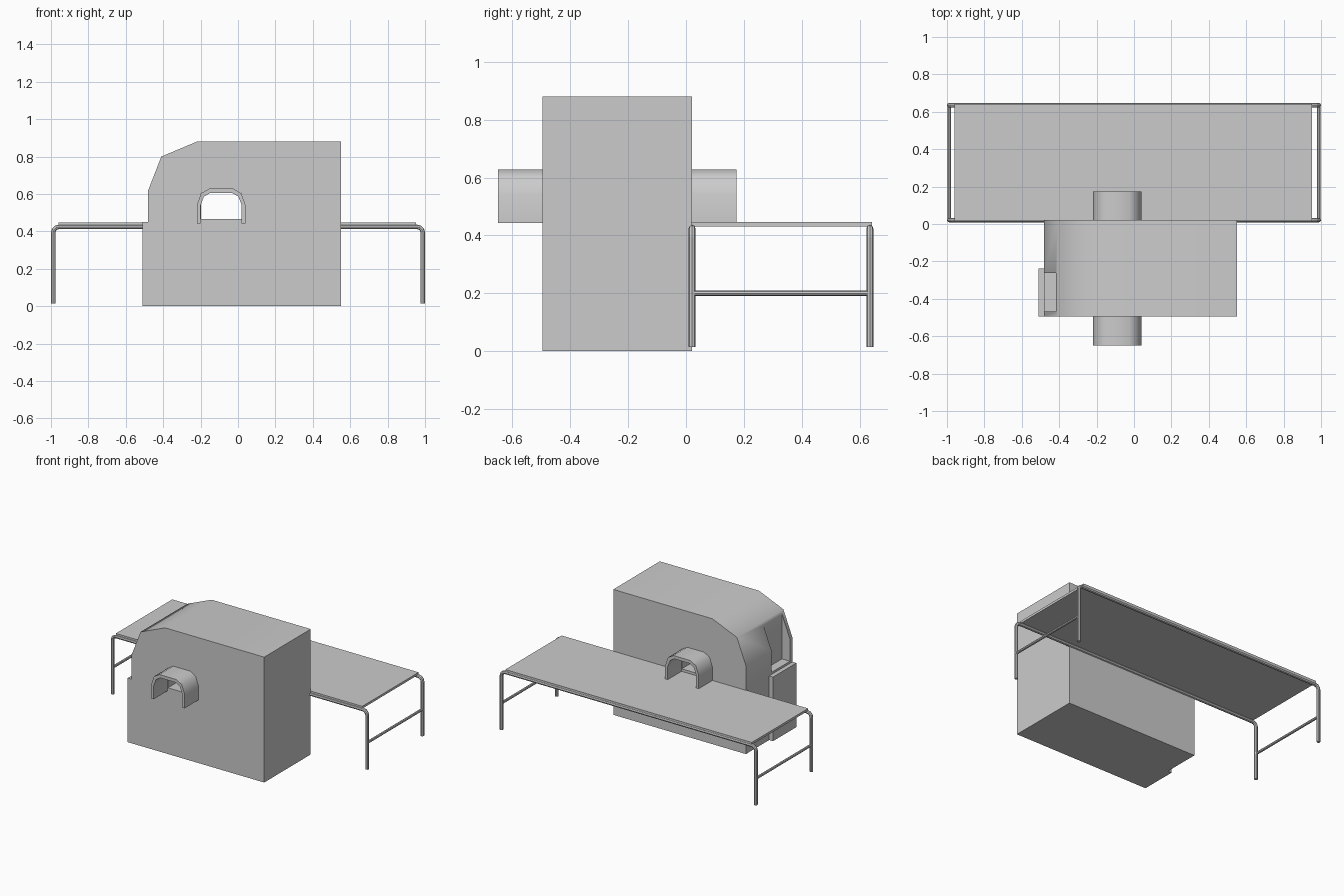
import bpy, bmesh
from math import radians
from mathutils import Vector

if "Cube" in bpy.data.objects:
    bpy.data.objects.remove(bpy.data.objects["Cube"])


def prism(name, profile, y0, y1, smooth=None):
    """Extrude an x-z profile along y."""
    bm = bmesh.new()
    face = bm.faces.new([bm.verts.new((x, y0, z)) for x, z in profile])
    ext = bmesh.ops.extrude_face_region(bm, geom=[face])
    moved = [v for v in ext["geom"] if isinstance(v, bmesh.types.BMVert)]
    bmesh.ops.translate(bm, verts=moved, vec=(0, y1 - y0, 0))
    bmesh.ops.recalc_face_normals(bm, faces=bm.faces)
    me = bpy.data.meshes.new(name)
    bm.to_mesh(me)
    bm.free()
    ob = bpy.data.objects.new(name, me)
    bpy.context.collection.objects.link(ob)
    if smooth:
        smooth_by_angle(ob, smooth)
    return ob


def select(ob):
    bpy.ops.object.select_all(action='DESELECT')
    ob.select_set(True)
    bpy.context.view_layer.objects.active = ob


def smooth_by_angle(ob, angle):
    select(ob)
    bpy.ops.object.shade_smooth_by_angle(angle=radians(angle))


def rect(x0, x1, z0, z1):
    return [(x0, z0), (x1, z0), (x1, z1), (x0, z1)]


def cut(ob, cutter):
    mod = ob.modifiers.new("cut", 'BOOLEAN')
    mod.operation = 'DIFFERENCE'
    mod.solver = 'EXACT'
    mod.object = cutter
    select(ob)
    bpy.ops.object.modifier_apply(modifier=mod.name)
    bpy.data.objects.remove(cutter)


def tube(name, pts, radius):
    """Eight-sided capped tube along a path."""
    cu = bpy.data.curves.new(name, 'CURVE')
    cu.dimensions = '3D'
    cu.bevel_depth = radius
    cu.bevel_resolution = 2
    cu.use_fill_caps = True
    sp = cu.splines.new('POLY')
    sp.points.add(len(pts) - 1)
    for p, co in zip(sp.points, pts):
        p.co = (*co, 1)
    sp.use_smooth = False
    ob = bpy.data.objects.new(name, cu)
    bpy.context.collection.objects.link(ob)
    return ob


# Cabinet with chamfered upper-left corner
FRONT, BACK = -0.495, 0.021
body = prism("cabinet", [(-0.48, 0), (0.55, 0), (0.55, 0.88), (-0.22, 0.88),
                         (-0.41, 0.80), (-0.48, 0.62)], FRONT, BACK)
# Tunnel through the cabinet, and recess for the display
cut(body, prism("tunnel_cutter", rect(-0.197, 0.018, 0.465, 0.605), -0.7, 0.3))
cut(body, prism("recess_cutter", rect(-0.6, -0.418, 0.465, 0.9), -0.467, -0.262))
smooth_by_angle(body, 50)

# Control console below the display
prism("console_base", rect(-0.51, -0.41, 0, 0.45), FRONT, -0.237)

# Arched hoods at both tunnel mouths
CX = -0.09
outer = [(0.13, 0.443), (0.13, 0.54), (0.108, 0.603), (0.065, 0.628)]
inner = [(0.11, 0.443), (0.11, 0.54), (0.092, 0.586), (0.058, 0.606)]


def arch(half):
    return [(CX - x, z) for x, z in half] + [(CX + x, z) for x, z in reversed(half)]


hood = arch(outer) + arch(inner)[::-1]
prism("front_hood", hood, -0.649, FRONT, 50)
prism("back_hood", hood, BACK, 0.174, 50)

# Table top
prism("table_top", rect(-0.96, 0.953, 0.431, 0.447), 0.017, 0.642)

# Bent tube frames: leg, rounded corner, rail, leg
LEG_X, RAIL_Z, BEND = 0.988, 0.424, 0.03
bend = [(LEG_X, 0.015), (LEG_X, RAIL_Z - BEND),
        (LEG_X - BEND * 0.13, RAIL_Z - BEND * 0.5),
        (LEG_X - BEND * 0.5, RAIL_Z - BEND * 0.13), (LEG_X - BEND, RAIL_Z)]
for side, y in (("near", 0.021), ("far", 0.635)):
    path = [(-x, y, z) for x, z in bend] + [(x, y, z) for x, z in reversed(bend)]
    tube(f"{side}_table_frame", path, 0.012)

# Crossbars between the legs
for side, s in (("left", -1), ("right", 1)):
    tube(f"{side}_crossbar", [(s * LEG_X, 0.021, 0.2), (s * LEG_X, 0.635, 0.2)], 0.009)
